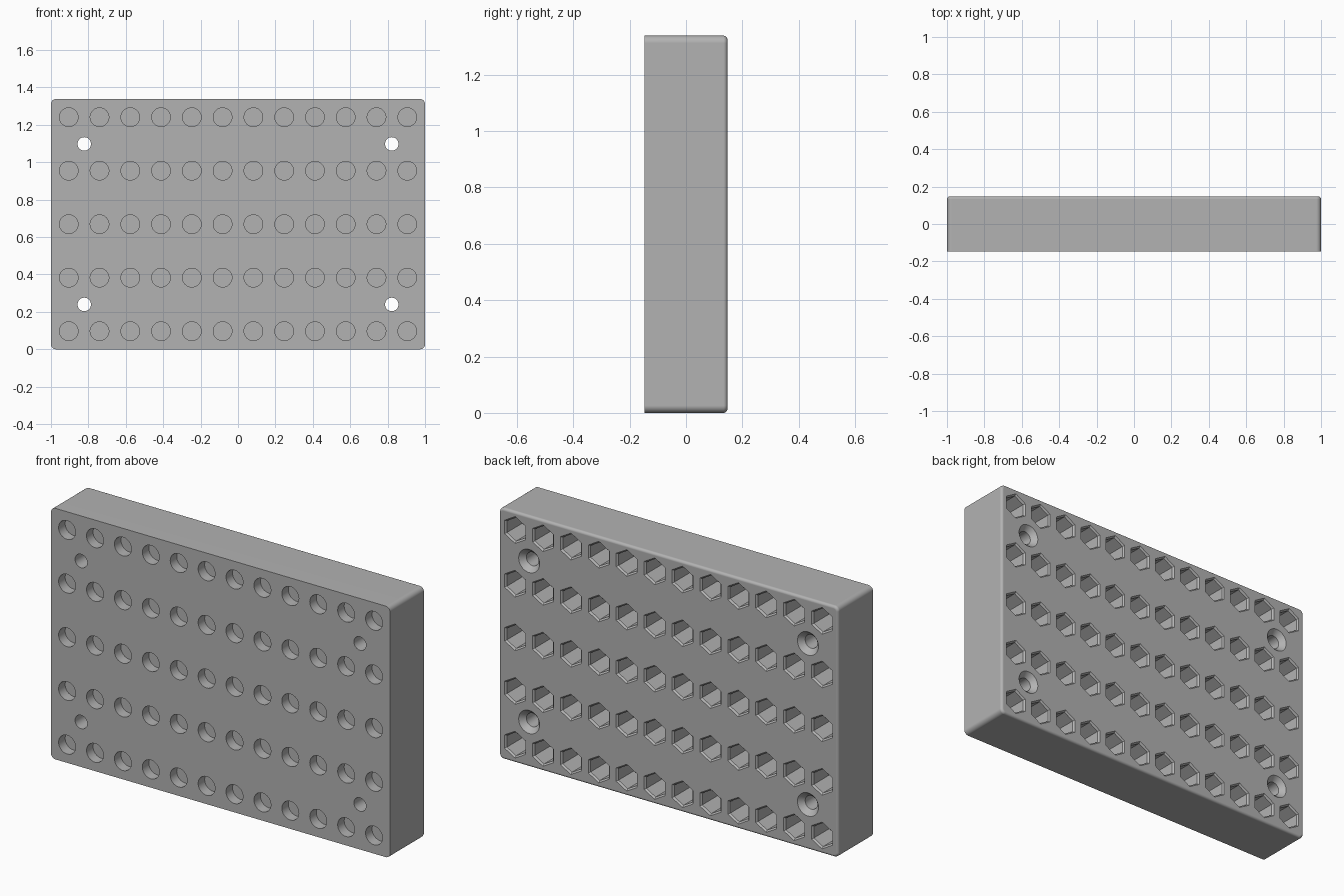
import bpy, bmesh, math

if "Cube" in bpy.data.objects:
    bpy.data.objects.remove(bpy.data.objects["Cube"])

W, D, H = 2.0, 0.294, 1.338
FRONT, BACK = -D / 2, D / 2
COLS = [-0.905 + i * 1.81 / 11 for i in range(12)]
ROWS = [0.097 + i * 0.286 for i in range(5)]

grey = bpy.data.materials.new("plain grey")
grey.diffuse_color = (0.448, 0.448, 0.448, 1)
grey.use_nodes = True
grey.node_tree.nodes["Principled BSDF"].inputs["Base Color"].default_value = grey.diffuse_color


def make_object(name, bm):
    bmesh.ops.recalc_face_normals(bm, faces=bm.faces[:])
    mesh = bpy.data.meshes.new(name)
    bm.to_mesh(mesh)
    bm.free()
    mesh.materials.append(grey)
    obj = bpy.data.objects.new(name, mesh)
    bpy.context.collection.objects.link(obj)
    return obj


def make_cutter(name, centres, profile, sides):
    """Solids lofted along y from (y, radius) pairs, one at each (x, z) centre."""
    bm = bmesh.new()
    for cx, cz in centres:
        rings = []
        for y, r in profile:
            rings.append([bm.verts.new((cx + r * math.sin(2 * math.pi * k / sides), y,
                                        cz + r * math.cos(2 * math.pi * k / sides)))
                          for k in range(sides)])
        for a, b in zip(rings, rings[1:]):
            for k in range(sides):
                n = (k + 1) % sides
                bm.faces.new((a[k], a[n], b[n], b[k]))
        bm.faces.new(rings[0])
        bm.faces.new(rings[-1])
    obj = make_object(name, bm)
    obj.hide_render = True
    return obj


# Block with rounded corners and a rounded back rim
bm = bmesh.new()
bmesh.ops.create_cube(bm, size=1)
for v in bm.verts:
    v.co = (v.co.x * W, v.co.y * D, v.co.z * H + H / 2)
corners = [e for e in bm.edges if abs(e.verts[0].co.y - e.verts[1].co.y) > 0.1]
bmesh.ops.bevel(bm, geom=corners, offset=0.026, segments=6, profile=0.5, affect='EDGES')
rim = [e for e in bm.edges if all(v.co.y > BACK - 1e-4 for v in e.verts)]
bmesh.ops.bevel(bm, geom=rim, offset=0.014, segments=5, profile=0.5, affect='EDGES')
block = make_object("holder_block", bm)

# Hexagonal sockets in the back, round pockets in the front, countersunk screw holes
grid = [(x, z) for x in COLS for z in ROWS]
screws = [(x, z) for x in (-0.822, 0.822) for z in (0.24, 1.098)]
cutters = [
    make_cutter("hex_socket_cutter", grid,
                [(-0.07, 0.0625), (BACK - 0.009, 0.0625), (BACK, 0.0715), (BACK + 0.01, 0.0815)], 6),
    make_cutter("round_pocket_cutter", grid, [(FRONT - 0.02, 0.05), (FRONT + 0.055, 0.05)], 32),
    make_cutter("screw_hole_cutter", screws,
                [(FRONT - 0.02, 0.036), (BACK - 0.028, 0.036), (BACK, 0.062), (BACK + 0.014, 0.075)], 32),
]

bpy.context.view_layer.objects.active = block
block.select_set(True)
for cutter in cutters:
    mod = block.modifiers.new(cutter.name, 'BOOLEAN')
    mod.operation = 'DIFFERENCE'
    mod.solver = 'EXACT'
    mod.object = cutter
    bpy.ops.object.modifier_apply(modifier=mod.name)
for cutter in cutters:
    bpy.data.objects.remove(cutter)

# Smooth the curved walls, keep the flat faces flat
bpy.ops.object.shade_smooth_by_angle(angle=math.radians(30))
weighted = block.modifiers.new("flat_face_normals", 'WEIGHTED_NORMAL')
weighted.keep_sharp = True
